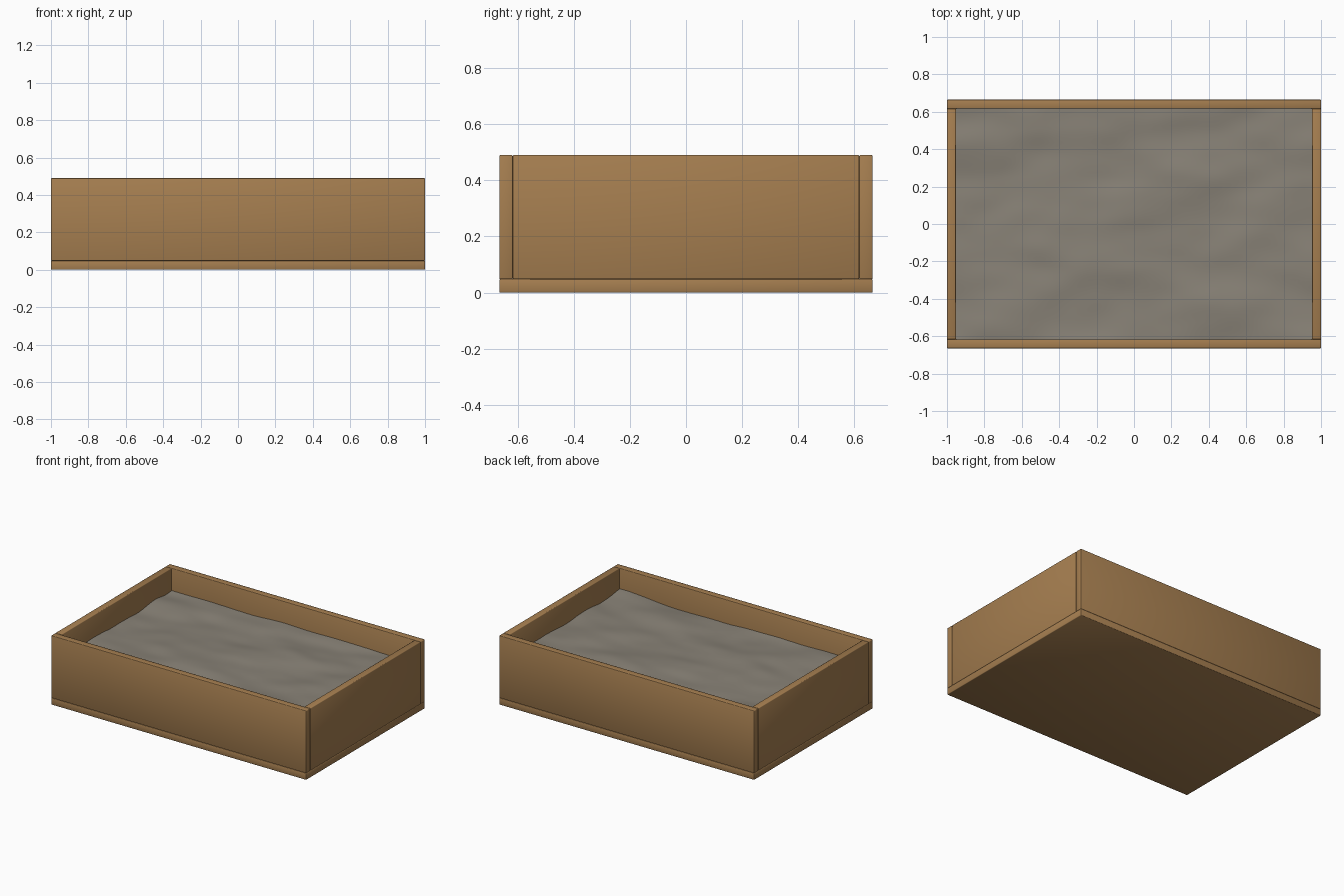
import bpy, bmesh
from mathutils import Vector, noise

if "Cube" in bpy.data.objects:
    bpy.data.objects.remove(bpy.data.objects["Cube"])

LENGTH, WIDTH, HEIGHT, BOARD = 2.0, 1.33, 0.49, 0.048


def material(name, colour):
    mat = bpy.data.materials.new(name)
    mat.use_nodes = True
    mat.diffuse_color = colour
    mat.node_tree.nodes["Principled BSDF"].inputs["Base Color"].default_value = colour
    return mat


wood = material("warm wood", (0.38, 0.21, 0.08, 1))
sand = material("grey sand", (0.25, 0.225, 0.185, 1))


def add_object(name, bm, mat):
    mesh = bpy.data.meshes.new(name)
    bm.to_mesh(mesh)
    bm.free()
    obj = bpy.data.objects.new(name, mesh)
    bpy.context.collection.objects.link(obj)
    mesh.materials.append(mat)
    mesh.shade_smooth()
    return obj


def board(name, size, centre):
    """Plank with slightly eased, smooth shaded edges."""
    bm = bmesh.new()
    bmesh.ops.create_cube(bm, size=1)
    bmesh.ops.scale(bm, vec=size, verts=bm.verts)
    bmesh.ops.translate(bm, vec=centre, verts=bm.verts)
    obj = add_object(name, bm, wood)
    bevel = obj.modifiers.new("eased edges", 'BEVEL')
    bevel.width = 0.004
    bevel.segments = 2


# Floor slab and the four walls standing on it
wall_height = HEIGHT - BOARD
wall_z = BOARD + wall_height / 2
inner_width = WIDTH - 2 * BOARD
board("floor_board", (LENGTH, WIDTH, BOARD), (0, 0, BOARD / 2))
for name, side in (("front_wall", -1), ("back_wall", 1)):
    board(name, (LENGTH, BOARD, wall_height), (0, side * (WIDTH - BOARD) / 2, wall_z))
for name, side in (("right_wall", -1), ("left_wall", 1)):
    board(name, (BOARD, inner_width, wall_height), (side * (LENGTH - BOARD) / 2, 0, wall_z))

# Sand filling with a gently rippled surface, stretched along the length
bm = bmesh.new()
bmesh.ops.create_grid(bm, x_segments=80, y_segments=54, size=0.5)
bmesh.ops.scale(bm, vec=(LENGTH - 2 * BOARD, inner_width, 1), verts=bm.verts)
for v in bm.verts:
    broad = noise.noise(Vector((v.co.x * 2.2, v.co.y * 4, 3.7)))
    fine = noise.noise(Vector((v.co.x * 5, v.co.y * 8, 9.1)))
    v.co.z = 0.33 + 0.02 * broad + 0.005 * fine
add_object("sand_surface", bm, sand)
